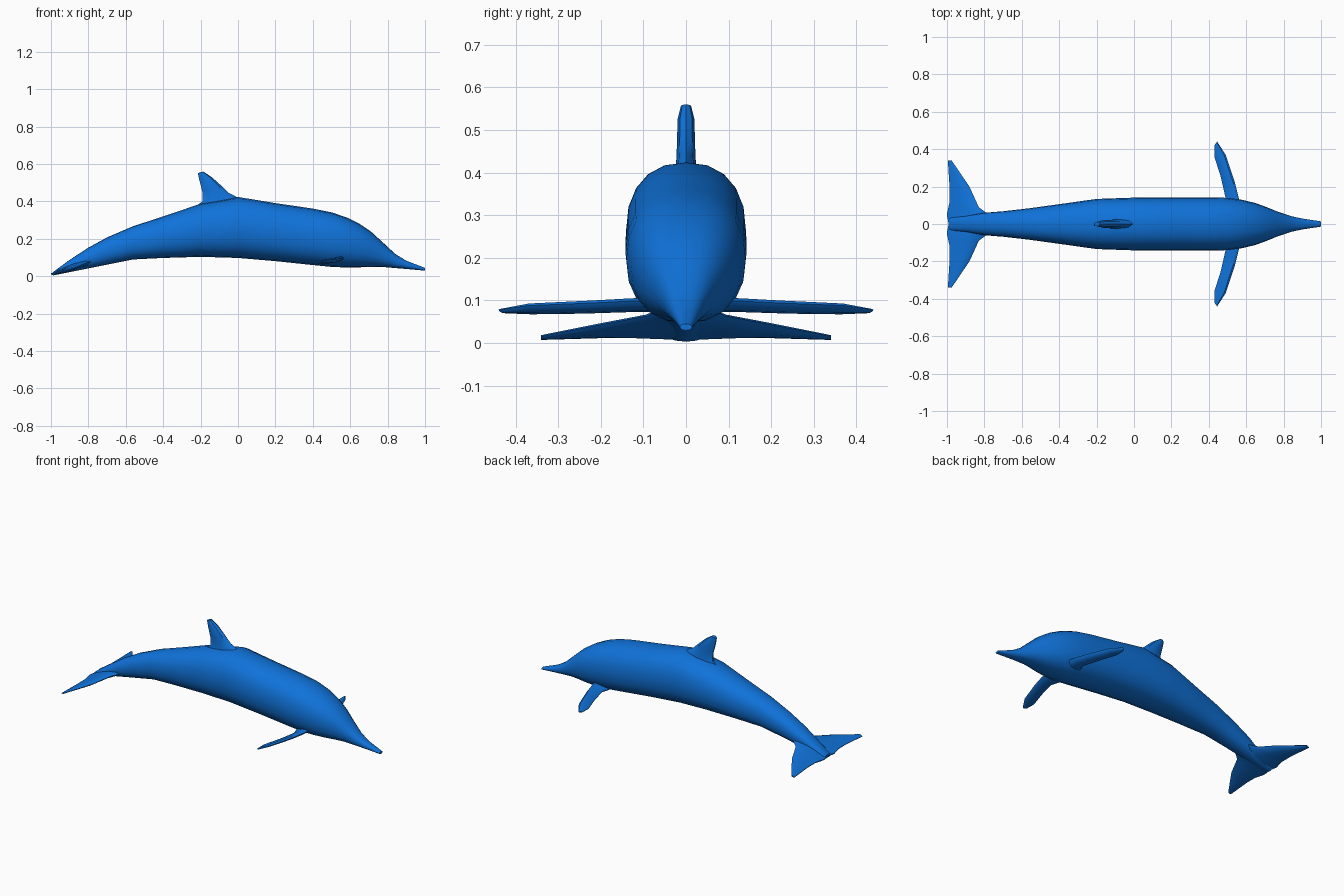
import bpy, bmesh, math
from mathutils import Vector

if "Cube" in bpy.data.objects:
    bpy.data.objects.remove(bpy.data.objects["Cube"], do_unlink=True)

BLUE = (0.005, 0.17, 0.7, 1.0)
mat = bpy.data.materials.new("ocean blue")
mat.use_nodes = True
mat.diffuse_color = BLUE
bsdf = mat.node_tree.nodes["Principled BSDF"]
bsdf.inputs["Base Color"].default_value = BLUE
bsdf.inputs["Roughness"].default_value = 0.6


def loft(name, rings, angle=35):
    """Skin a list of equal-length closed rings and cap both ends."""
    bm = bmesh.new()
    loops = [[bm.verts.new(p) for p in ring] for ring in rings]
    n = len(loops[0])
    for a, b in zip(loops, loops[1:]):
        for i in range(n):
            j = (i + 1) % n
            bm.faces.new((a[i], a[j], b[j], b[i]))
    bm.faces.new(loops[0])
    bm.faces.new(loops[-1])
    bmesh.ops.recalc_face_normals(bm, faces=bm.faces)
    mesh = bpy.data.meshes.new(name)
    bm.to_mesh(mesh)
    bm.free()
    mesh.materials.append(mat)
    obj = bpy.data.objects.new(name, mesh)
    bpy.context.collection.objects.link(obj)
    bpy.ops.object.select_all(action='DESELECT')
    obj.select_set(True)
    bpy.context.view_layer.objects.active = obj
    bpy.ops.object.shade_smooth_by_angle(angle=math.radians(angle))
    return obj


def body_ring(x, low, high, half, sides=20, power=2.3):
    """Rounded, slightly boxy cross-section across the body."""
    ring = []
    for i in range(sides):
        a = 2 * math.pi * i / sides
        c, s = math.cos(a), math.sin(a)
        y = math.copysign(abs(c) ** (2 / power), c) * half
        z = math.copysign(abs(s) ** (2 / power), s) * (high - low) / 2
        ring.append((x, y, (low + high) / 2 + z))
    return ring


# Foil shape: position along the chord from the leading edge, thickness share
FOIL = [(0, 0), (0.12, 0.7), (0.4, 1), (0.75, 0.7), (1, 0.2)]


def foil_ring(lead, trail, half, normal):
    lead, trail, normal = Vector(lead), Vector(trail), Vector(normal)
    upper = [lead.lerp(trail, t) + normal * half * h for t, h in FOIL]
    lower = [lead.lerp(trail, t) - normal * half * h for t, h in FOIL[:0:-1]]
    return upper + lower


def fin(name, sections, normal, side=1):
    rings = [foil_ring(*s, normal) for s in sections]
    return loft(name, [[(p.x, p.y * side, p.z) for p in r] for r in rings])


# Body from tail to beak: x, underside z, back z, half width
BODY = [
    (-0.99, 0.004, 0.022, 0.035), (-0.90, 0.022, 0.088, 0.042),
    (-0.80, 0.042, 0.153, 0.060), (-0.70, 0.062, 0.208, 0.068),
    (-0.56, 0.090, 0.268, 0.084), (-0.40, 0.098, 0.320, 0.106),
    (-0.20, 0.104, 0.388, 0.134), (0.00, 0.098, 0.424, 0.141),
    (0.20, 0.081, 0.391, 0.142), (0.40, 0.060, 0.362, 0.142),
    (0.50, 0.050, 0.342, 0.140), (0.58, 0.047, 0.315, 0.129),
    (0.65, 0.048, 0.280, 0.112), (0.71, 0.050, 0.240, 0.090),
    (0.77, 0.050, 0.185, 0.065), (0.84, 0.044, 0.120, 0.042),
    (0.90, 0.039, 0.083, 0.029), (1.00, 0.030, 0.045, 0.014),
]
loft("body", [body_ring(*s) for s in BODY])

# Dorsal fin, swept toward the tail
fin("dorsal_fin", [
    ((0.03, 0, 0.405), (-0.25, 0, 0.360), 0.028),
    ((-0.05, 0, 0.446), (-0.19, 0, 0.400), 0.023),
    ((-0.09, 0, 0.485), (-0.19, 0, 0.450), 0.021),
    ((-0.14, 0, 0.530), (-0.207, 0, 0.515), 0.020),
    ((-0.185, 0, 0.560), (-0.215, 0, 0.552), 0.012),
], (0, 1, 0))

# Paired fins: one on each side of the body
PECTORAL = [
    ((0.57, 0.08, 0.100), (0.47, 0.08, 0.078), 0.014),
    ((0.56, 0.14, 0.098), (0.49, 0.14, 0.076), 0.013),
    ((0.54, 0.22, 0.094), (0.465, 0.25, 0.072), 0.012),
    ((0.49, 0.37, 0.088), (0.43, 0.36, 0.070), 0.010),
    ((0.445, 0.44, 0.078), (0.43, 0.42, 0.071), 0.004),
]
FLUKE = [
    ((-0.76, 0.00, 0.085), (-0.99, 0.00, 0.012), 0.018),
    ((-0.79, 0.06, 0.078), (-1.00, 0.05, 0.012), 0.016),
    ((-0.83, 0.09, 0.064), (-0.985, 0.12, 0.014), 0.013),
    ((-0.88, 0.20, 0.043), (-0.985, 0.19, 0.014), 0.011),
    ((-0.975, 0.34, 0.016), (-0.995, 0.34, 0.009), 0.005),
]
for label, side in (("front", -1), ("rear", 1)):
    fin(label + "_pectoral_fin", PECTORAL, (-0.2, 0, 1), side)
    fin(label + "_tail_fluke", FLUKE, (-0.25, 0, 0.97), side)
